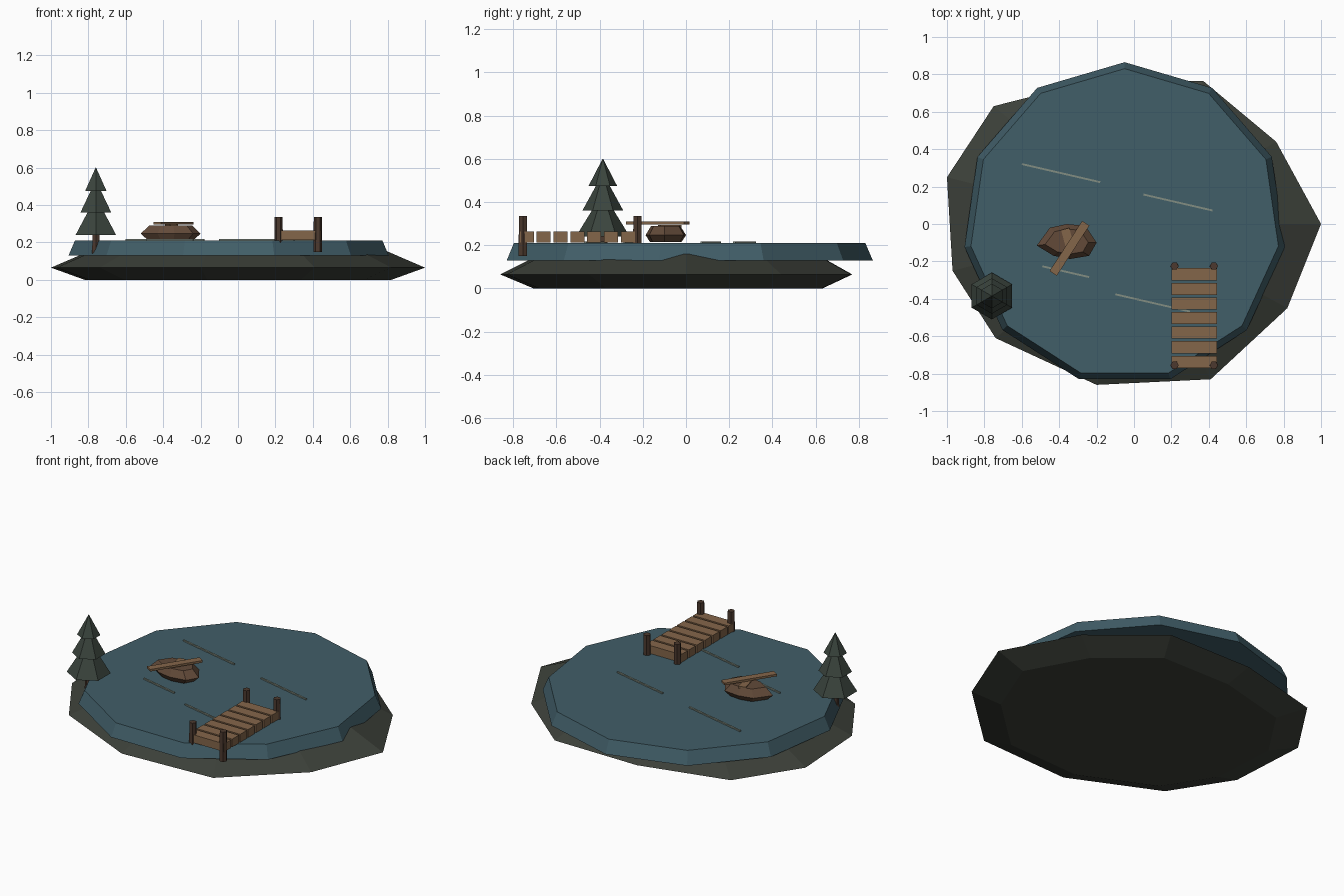
import bpy, bmesh, math
from mathutils import Vector, Matrix

if "Cube" in bpy.data.objects:
    bpy.data.objects.remove(bpy.data.objects["Cube"])


def material(name, rgb):
    """Flat material from 0-255 sRGB values."""
    lin = [((c / 255 + 0.055) / 1.055) ** 2.4 for c in rgb]
    m = bpy.data.materials.new(name)
    m.diffuse_color = (*lin, 1)
    m.use_nodes = True
    m.node_tree.nodes["Principled BSDF"].inputs["Base Color"].default_value = m.diffuse_color
    return m


WATER = material("pond_teal", (65, 94, 104))
EARTH = material("dark_earth", (60, 64, 57))
PLANK = material("plank_wood", (132, 102, 74))
POST = material("dark_wood", (76, 57, 46))
HULL = material("hull_wood", (98, 74, 57))
RIPPLE = material("pale_ripple", (130, 141, 130))
NEEDLE = material("needle_green", (58, 68, 61))


def finish(name, bm, mat):
    bmesh.ops.recalc_face_normals(bm, faces=bm.faces)
    me = bpy.data.meshes.new(name)
    bm.to_mesh(me)
    bm.free()
    me.materials.append(mat)
    ob = bpy.data.objects.new(name, me)
    bpy.context.collection.objects.link(ob)
    return ob


def stack(name, outline, rings, mat, centre=(0, 0)):
    """Capped solid: outline repeated at each (scale, z) around centre."""
    bm = bmesh.new()
    c = Vector(centre)
    loops = []
    for s, z in rings:
        pts = [c + (Vector(p) - c) * s for p in outline]
        loops.append([bm.verts.new((p.x, p.y, z)) for p in pts])
    n = len(outline)
    for a, b in zip(loops, loops[1:]):
        for i in range(n):
            j = (i + 1) % n
            bm.faces.new((a[i], a[j], b[j], b[i]))
    bm.faces.new(loops[0][::-1])
    bm.faces.new(loops[-1])
    return finish(name, bm, mat)


def polygon(n, r, centre=(0, 0), start=90):
    return [(centre[0] + r * math.cos(math.radians(start) + math.tau * i / n),
             centre[1] + r * math.sin(math.radians(start) + math.tau * i / n))
            for i in range(n)]


def box(name, centre, size, mat, angle=0):
    bm = bmesh.new()
    m = (Matrix.Translation(centre) @ Matrix.Rotation(math.radians(angle), 4, 'Z')
         @ Matrix.Diagonal((*size, 1)))
    bmesh.ops.create_cube(bm, size=1, matrix=m)
    return finish(name, bm, mat)


# Irregular earth base, widest at mid height
shore = [(1, 0), (0.76, 0.44), (0.37, 0.765), (-0.2, 0.77), (-0.75, 0.63),
         (-1, 0.25), (-0.97, -0.25), (-0.74, -0.61), (-0.2, -0.86),
         (0.41, -0.83), (0.82, -0.45)]
stack("earth_base", shore, [(0.82, 0), (1, 0.065), (0.78, 0.16)], EARTH)

# Pond slab
pond_c = (-0.05, 0)
stack("pond_water", polygon(11, 0.865, pond_c),
      [(1, 0.13), (0.96, 0.21)], WATER, pond_c)

# Ripples
for x, y, length in [(-0.39, 0.272, 0.43), (0.235, 0.115, 0.38),
                     (-0.365, -0.255, 0.257), (0.1, -0.422, 0.41)]:
    box("ripple", (x, y, 0.213), (length, 0.01, 0.009), RIPPLE, -13)

# Dock planks and posts
for i in range(7):
    box("dock_plank", (0.322, -0.737 + 0.078 * i, 0.238),
        (0.245, 0.065, 0.05), PLANK)
for x in (0.217, 0.427):
    for y in (-0.755, -0.225):
        stack("dock_post", polygon(6, 0.023, (x, y), 0),
              [(1, 0.15), (0.95, 0.335)], POST, (x, y))

# Boat hull, seat and loose oar board
hull = [(-0.52, -0.115), (-0.45, -0.02), (-0.36, 0.0), (-0.26, -0.01),
        (-0.2, -0.1), (-0.24, -0.17), (-0.34, -0.187), (-0.43, -0.17)]
stack("boat_hull", hull, [(0.78, 0.215), (1, 0.247), (0.72, 0.29)],
      HULL, (-0.36, -0.095))
box("boat_seat", (-0.355, -0.075, 0.288), (0.045, 0.1, 0.014), PLANK, 15)
box("oar_board", (-0.345, -0.13, 0.303), (0.32, 0.046, 0.013), PLANK, 57)

# Pine tree: trunk and three tiers of branches
tree_c = (-0.76, -0.385)
stack("tree_trunk", polygon(6, 0.023, tree_c),
      [(1, 0.14), (0.9, 0.27)], POST, tree_c)
for r, z0, z1 in [(0.125, 0.24, 0.44), (0.095, 0.36, 0.53), (0.066, 0.475, 0.6)]:
    stack("tree_tier", polygon(6, r, tree_c),
          [(1, z0), (0.02, z1)], NEEDLE, tree_c)
